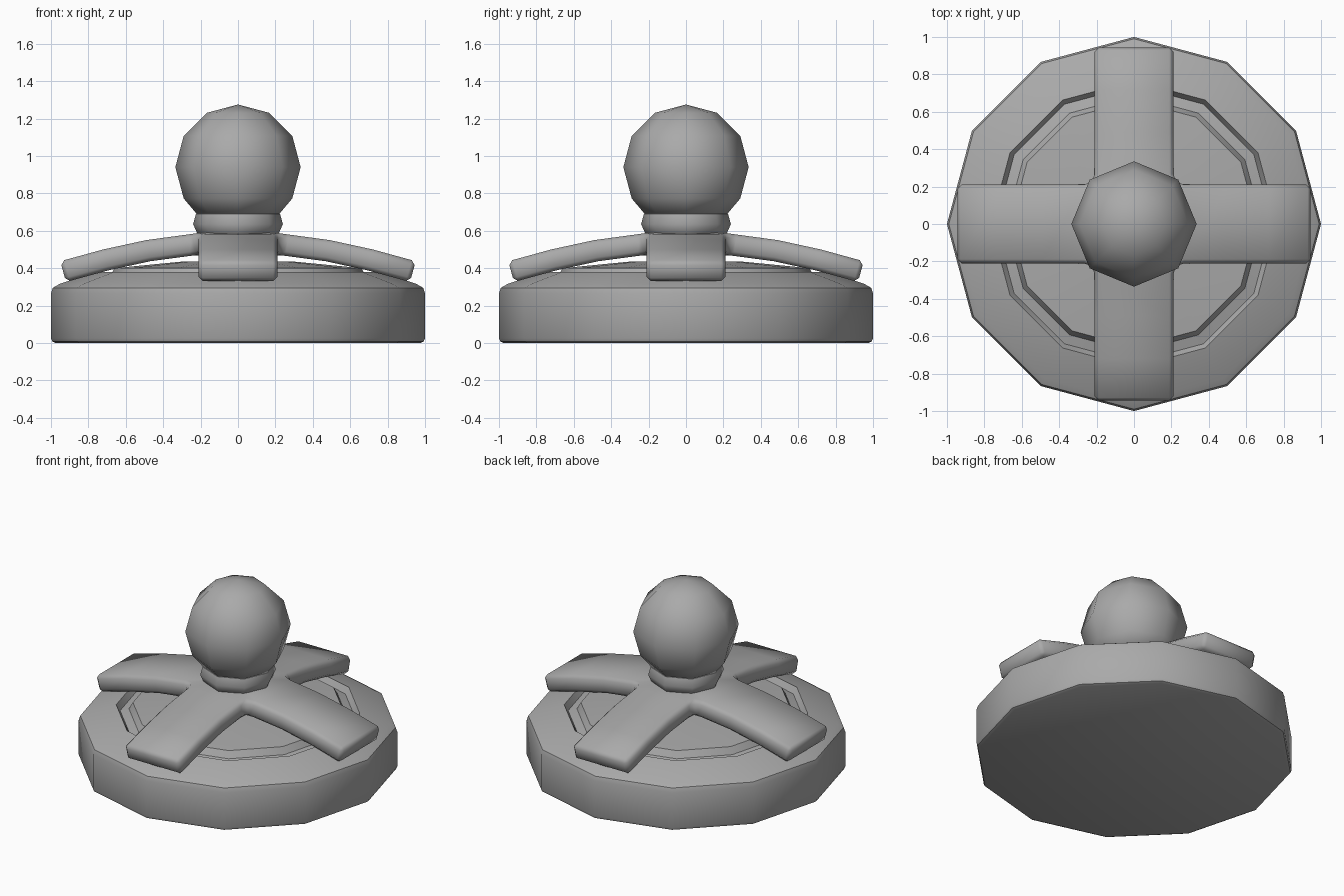
import bpy, bmesh, math

cube = bpy.data.objects.get("Cube")
if cube:
    bpy.data.objects.remove(cube, do_unlink=True)

grey = bpy.data.materials.new("plain grey")
grey.use_nodes = True
colour = (0.4, 0.4, 0.4, 1)
grey.diffuse_color = colour
grey.node_tree.nodes["Principled BSDF"].inputs["Base Color"].default_value = colour


def finish(name, bm, angle):
    bmesh.ops.recalc_face_normals(bm, faces=bm.faces)
    mesh = bpy.data.meshes.new(name)
    bm.to_mesh(mesh)
    bm.free()
    mesh.materials.append(grey)
    ob = bpy.data.objects.new(name, mesh)
    bpy.context.collection.objects.link(ob)
    bpy.ops.object.select_all(action='DESELECT')
    ob.select_set(True)
    bpy.context.view_layer.objects.active = ob
    bpy.ops.object.shade_smooth_by_angle(angle=math.radians(angle))
    return ob


def lathe(name, profile, sides, angle):
    """Spin an (r, z) profile, from bottom to top, with capped ends."""
    bm = bmesh.new()
    rings = []
    for r, z in profile:
        turns = [2 * math.pi * i / sides for i in range(sides)]
        rings.append([bm.verts.new((r * math.cos(t), r * math.sin(t), z)) for t in turns])
    for a, b in zip(rings, rings[1:]):
        for i in range(sides):
            j = (i + 1) % sides
            bm.faces.new((a[i], a[j], b[j], b[i]))
    bm.faces.new(rings[0])
    bm.faces.new(rings[-1])
    bmesh.ops.remove_doubles(bm, verts=bm.verts, dist=0.0005)
    return finish(name, bm, angle)


# Twelve-sided base with a shallow ring groove in its domed top
lathe("base", [(0.975, 0), (0.993, 0.008), (1, 0.025), (1, 0.265), (0.99, 0.295),
               (0.955, 0.315), (0.765, 0.38), (0.74, 0.34), (0.685, 0.355),
               (0.66, 0.4), (0.3, 0.435), (0.02, 0.44)], 12, 35)

# Bent cross: a filleted centre and four arms, thickened and bevelled
HALF = 0.21
STATIONS = [(0.27, 0.58), (0.49, 0.55), (0.72, 0.5), (0.95, 0.437)]
bm = bmesh.new()
centre = []
for k in range(4):
    c, s = round(math.cos(k * math.pi / 2)), round(math.sin(k * math.pi / 2))

    def vert(x, y, z):
        return bm.verts.new((c * x - s * y, s * x + c * y, z))

    rows = [(vert(r, -HALF, z), vert(r, HALF, z)) for r, z in STATIONS]
    for (a, b), (d, e) in zip(rows, rows[1:]):
        bm.faces.new((a, d, e, b))
    centre += [rows[0][0], rows[0][1], vert(0.225, 0.225, 0.588)]
hub = bm.verts.new((0, 0, 0.593))
for a, b in zip(centre, centre[1:] + centre[:1]):
    bm.faces.new((hub, a, b))
cross = finish("cross_arms", bm, 30)
solid = cross.modifiers.new("thickness", 'SOLIDIFY')
solid.thickness = 0.115
solid.offset = -1
bevel = cross.modifiers.new("edge_bevel", 'BEVEL')
bevel.width = 0.022
bevel.segments = 1
bevel.limit_method = 'ANGLE'
bevel.angle_limit = math.radians(50)

# Neck collar and ball knob
lathe("neck", [(0.2, 0.57), (0.22, 0.59), (0.24, 0.635), (0.225, 0.69), (0.2, 0.7)], 8, 50)
ball = [(0.335 * math.cos(math.radians(a)), 0.94 + 0.335 * math.sin(math.radians(a)))
        for a in (-50, -30, 0, 30, 60, 90)]
lathe("ball_knob", ball, 8, 60)
